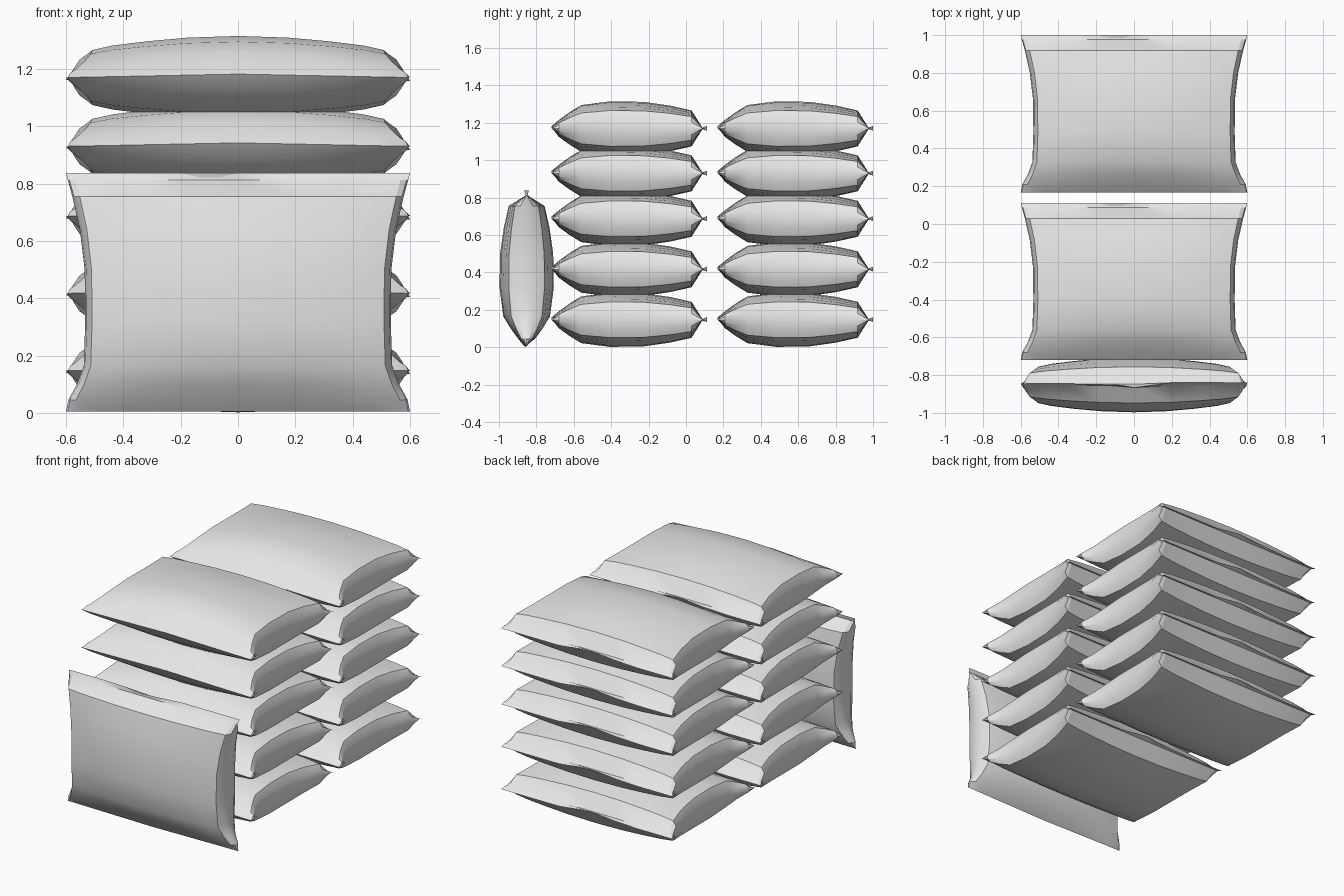
import bpy, bmesh, math
from mathutils import Matrix

cube = bpy.data.objects.get("Cube")
if cube:
    bpy.data.objects.remove(cube)

cloth = bpy.data.materials.new("pale grey cloth")
cloth.use_nodes = True
colour = (0.8, 0.8, 0.8, 1)
cloth.diffuse_color = colour
cloth.node_tree.nodes["Principled BSDF"].inputs["Base Color"].default_value = colour

# Lengthwise stations: position, half width, half thickness
STATIONS = [(-.415, .6, 0), (-.375, .592, .045), (-.32, .562, .085),
            (-.255, .538, .125), (-.1, .533, .145), (.08, .535, .142),
            (.22, .552, .122), (.335, .578, .096), (.393, .594, .004), (.417, .6, 0)]
# Half cross-section: fraction of width, fraction of thickness
SECTION = [(1, 0), (.99, .35), (.955, .66), (.82, .77), (.6, .87), (.33, .96), (0, 1)]


def flap_wave(s):
    """Sideways flutter of the sewn flap across the sack."""
    if abs(s) < .01:
        return .014
    return -.012 if s > 0 else (-.002 if s > -.5 else -.008)


def sack_mesh():
    top = SECTION + [(-s, h) for s, h in SECTION[-2::-1]]
    loop = top + [(s, -h) for s, h in top[-2:0:-1]]
    bm = bmesh.new()
    rings = []
    for i, (y, width, thick) in enumerate(STATIONS):
        ring = []
        for s, h in loop:
            z = h * thick
            if i == len(STATIONS) - 1:
                z += flap_wave(s)
            elif i == 0:
                z += .012 * (1 - abs(s))
            ring.append(bm.verts.new((s * width, y, z)))
        rings.append(ring)
    n = len(loop)
    for a, b in zip(rings, rings[1:]):
        for k in range(n):
            bm.faces.new((a[k], a[(k + 1) % n], b[(k + 1) % n], b[k]))
    # Close both seams by merging the coincident edges
    bmesh.ops.remove_doubles(bm, verts=bm.verts, dist=.0005)
    bmesh.ops.recalc_face_normals(bm, faces=bm.faces)
    mesh = bpy.data.meshes.new("sack")
    bm.to_mesh(mesh)
    bm.free()
    mesh.materials.append(cloth)
    return mesh


mesh = sack_mesh()


def add_sack(name, location, tilt=0):
    ob = bpy.data.objects.new(name, mesh)
    bpy.context.collection.objects.link(ob)
    ob.location = location
    ob.rotation_euler.x = tilt
    return ob


# Two stacks of five sacks lying flat
for row, y in (("front", -.305), ("back", .583)):
    for level, z in enumerate((.147, .417, .687, .93, 1.17), 1):
        sack = add_sack(f"{row}_sack_{level}", (0, y, z))

# One sack standing upright against the front stack
standing = add_sack("standing_sack", (0, -.852, .42), math.radians(90))

bpy.ops.object.select_all(action="DESELECT")
standing.select_set(True)
bpy.context.view_layer.objects.active = standing
bpy.ops.object.shade_smooth_by_angle(angle=math.radians(30))
